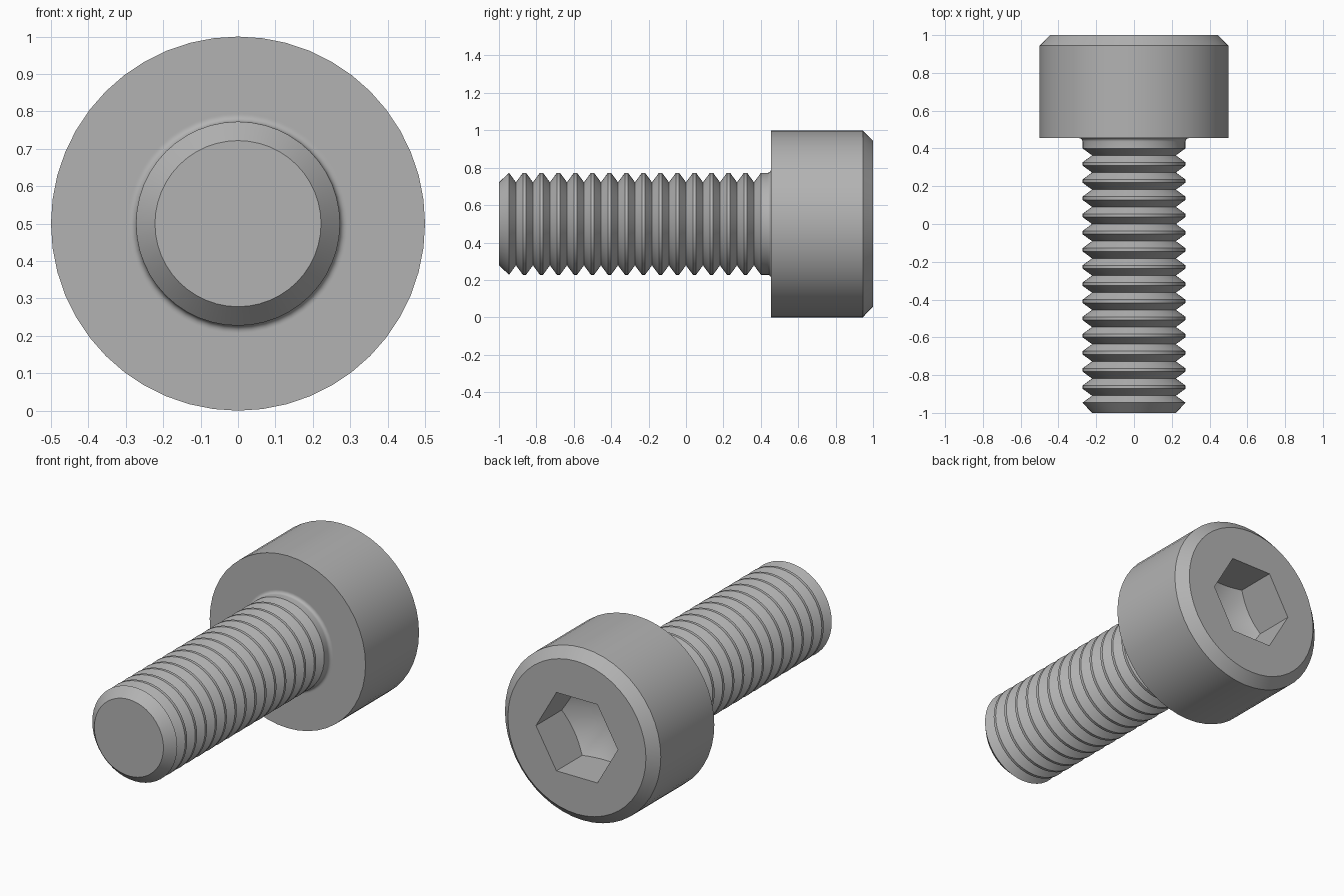
import bpy
import bmesh
from math import sin, cos, tan, pi, radians

cube = bpy.data.objects.get("Cube")
if cube:
    bpy.data.objects.remove(cube)

SEGMENTS = 48
SHANK_R, ROOT_R = 0.2727, 0.222
HEAD_R, HEAD_START = 0.5, 0.4545
PITCH, THREADS = 0.0909, 15
FLANK = 0.037
FILLET = 0.018
HEX_APOTHEM, SOCKET_DEPTH = 0.2273, 0.236

steel = bpy.data.materials.new("grey steel")
steel.use_nodes = True
grey = (0.45, 0.45, 0.45, 1)
steel.diffuse_color = grey
steel.node_tree.nodes["Principled BSDF"].inputs["Base Color"].default_value = grey


def circle(y, r):
    """Ring of points around the screw axis."""
    return [(r * cos(a), y, 0.5 + r * sin(a)) for a in angles]


def hexagon(y, cone=0.0):
    """Hexagonal ring; cone pushes the flats deeper, along a drill cone."""
    ring = []
    corner = HEX_APOTHEM / cos(pi / 6)
    for a in angles:
        r = HEX_APOTHEM / cos(a % (pi / 3) - pi / 6)
        ring.append((r * cos(a), y - cone * (corner - r), 0.5 + r * sin(a)))
    return ring


def build(name, rings, start_cap=None, end_cap=None):
    """Skin successive rings, closing each end as a flat disc or a cone tip."""
    bm = bmesh.new()
    loops = [[bm.verts.new(p) for p in ring] for ring in rings]
    n = SEGMENTS
    for a, b in zip(loops, loops[1:]):
        for i in range(n):
            j = (i + 1) % n
            bm.faces.new((a[i], a[j], b[j], b[i]))
    for loop, cap in ((loops[0], start_cap), (loops[-1], end_cap)):
        if cap == "flat":
            bm.faces.new(loop)
        elif cap is not None:
            tip = bm.verts.new((0, cap, 0.5))
            for i in range(n):
                bm.faces.new((loop[i], loop[(i + 1) % n], tip))
    bmesh.ops.recalc_face_normals(bm, faces=bm.faces)
    mesh = bpy.data.meshes.new(name)
    bm.to_mesh(mesh)
    bm.free()
    obj = bpy.data.objects.new(name, mesh)
    bpy.context.collection.objects.link(obj)
    mesh.materials.append(steel)
    bpy.ops.object.select_all(action="DESELECT")
    obj.select_set(True)
    bpy.context.view_layer.objects.active = obj
    bpy.ops.object.shade_smooth_by_angle(angle=radians(25))
    return obj


angles = [2 * pi * i / SEGMENTS for i in range(SEGMENTS)]

# Threaded shank: chamfered tip, V grooves, plain neck
profile = [(-1, ROOT_R)]
for i in range(THREADS):
    root = -1 + i * PITCH
    if i:
        profile.append((root + FLANK, SHANK_R))
    profile += [(root + PITCH - FLANK, SHANK_R), (root + PITCH, ROOT_R)]
profile.append((-1 + THREADS * PITCH + FLANK, SHANK_R))

# Fillet under the head
for i in range(6):
    t = i / 5 * pi / 2
    profile.append((HEAD_START - FILLET * sin(t), SHANK_R + FILLET * (1 - cos(t))))
fillet = profile[-6:]
profile[-6:] = [(HEAD_START - FILLET * (1 - sin(k * pi / 10)),
                 SHANK_R + FILLET * (1 - cos(k * pi / 10))) for k in range(6)]

# Head: underside, side wall, chamfer, rear face, hex socket with drilled floor
profile += [(HEAD_START, SHANK_R + FILLET + 0.004), (HEAD_START, HEAD_R),
            (0.945, HEAD_R), (1, 0.443)]
slope = 1 / tan(radians(60))
floor = 1 - SOCKET_DEPTH
rings = [circle(y, r) for y, r in profile]
rings += [hexagon(1), hexagon(floor, slope)]
tip = floor - slope * HEX_APOTHEM / cos(pi / 6)
build("socket_head_screw", rings, start_cap="flat", end_cap=tip)
